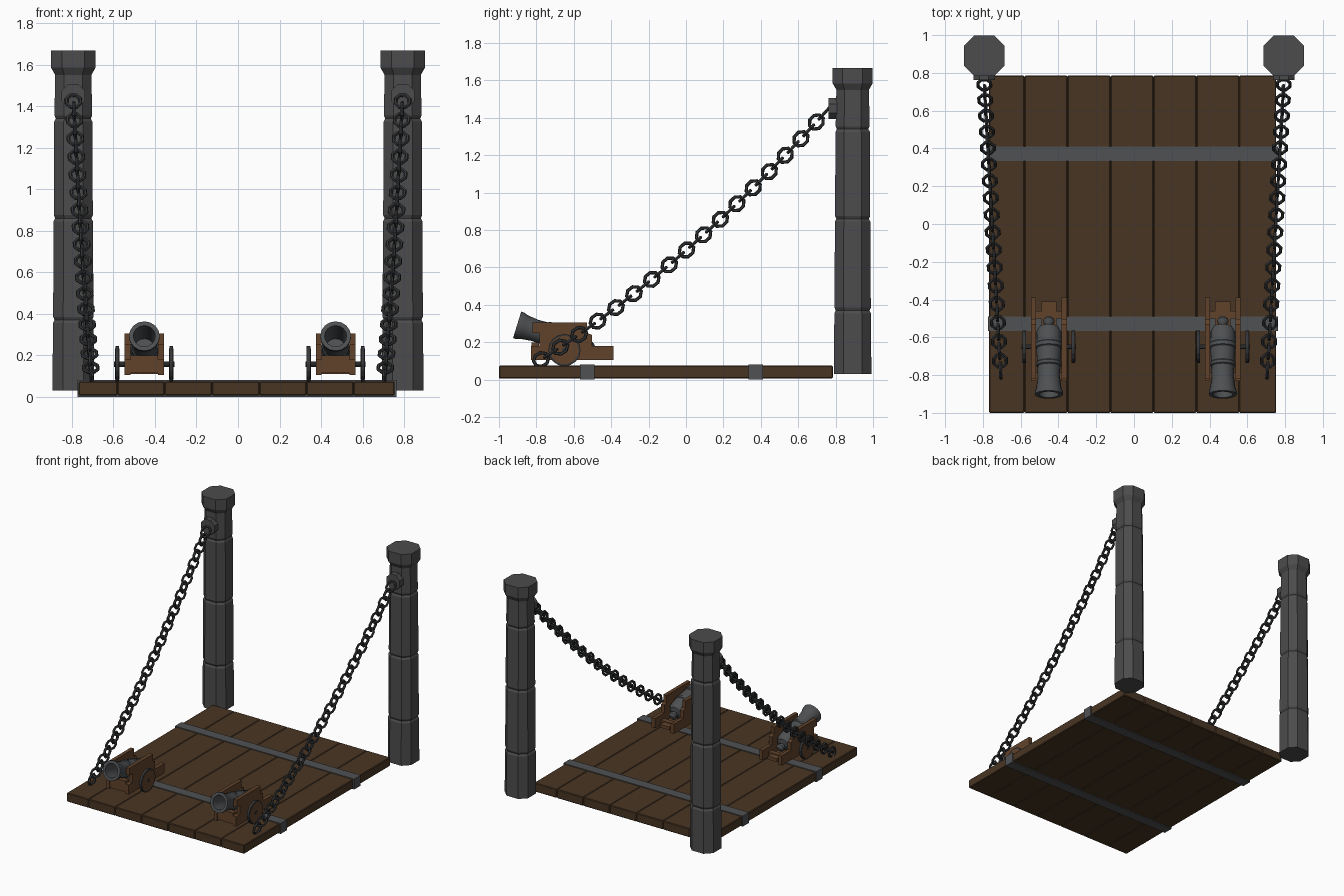
import bpy, bmesh, math
from mathutils import Vector, Matrix

if "Cube" in bpy.data.objects:
    bpy.data.objects.remove(bpy.data.objects["Cube"])


def material(name, rgb):
    m = bpy.data.materials.new(name)
    m.diffuse_color = (*rgb, 1)
    m.use_nodes = True
    m.node_tree.nodes["Principled BSDF"].inputs["Base Color"].default_value = m.diffuse_color
    return m


DECK = material("dark_deck_wood", (0.066, 0.036, 0.017))
WOOD = material("carriage_wood", (0.12, 0.055, 0.024))
STONE = material("grey_stone", (0.072, 0.072, 0.074))
IRON = material("dark_chain_iron", (0.036, 0.038, 0.041))
STEEL = material("strap_steel", (0.08, 0.083, 0.088))
GUN = material("gun_metal", (0.075, 0.08, 0.084))


def finish(bm, name, mat, smooth=False):
    bmesh.ops.recalc_face_normals(bm, faces=bm.faces)
    me = bpy.data.meshes.new(name)
    bm.to_mesh(me)
    bm.free()
    ob = bpy.data.objects.new(name, me)
    me.materials.append(mat)
    bpy.context.collection.objects.link(ob)
    if smooth:
        bpy.ops.object.select_all(action='DESELECT')
        ob.select_set(True)
        bpy.context.view_layer.objects.active = ob
        bpy.ops.object.shade_smooth_by_angle(angle=math.radians(35))
    return ob


def box(name, lo, hi, mat, bevel=0.0):
    lo, hi = Vector(lo), Vector(hi)
    bm = bmesh.new()
    bmesh.ops.create_cube(bm, size=1, matrix=Matrix.Translation((lo + hi) / 2)
                          @ Matrix.Diagonal((*(hi - lo), 1)))
    if bevel:
        bmesh.ops.bevel(bm, geom=bm.edges[:], offset=bevel, segments=1, affect='EDGES')
    return finish(bm, name, mat)


def loft(bm, rings, closed=False):
    """Bridge rings of points; cap the ends unless the loop is closed."""
    vs = [[bm.verts.new(p) for p in r] for r in rings]
    n = len(vs[0])
    pairs = list(zip(vs, vs[1:])) + ([(vs[-1], vs[0])] if closed else [])
    for a, b in pairs:
        for i in range(n):
            bm.faces.new((a[i], a[(i + 1) % n], b[(i + 1) % n], b[i]))
    if not closed:
        bm.faces.new(vs[0])
        bm.faces.new(vs[-1])


def cylinder(name, centre, r, length, axis, n, mat):
    bm = bmesh.new()
    rot = Matrix.Rotation(math.pi / 2, 4, 'Y' if axis == 'X' else 'X')
    spin = Matrix.Rotation(math.pi / n, 4, 'Z')
    bmesh.ops.create_cone(bm, cap_ends=True, segments=n, radius1=r, radius2=r, depth=length,
                          matrix=Matrix.Translation(centre) @ rot @ spin)
    return finish(bm, name, mat)


# deck planks
edges = [-0.767, -0.58, -0.353, -0.125, 0.103, 0.33, 0.557, 0.753]
for i, (a, b) in enumerate(zip(edges, edges[1:])):
    box(f"deck_plank_{i}", (a, -1, 0.007), (b, 0.785, 0.075), DECK, 0.005)

# iron straps wrapped round the deck
for i, y in enumerate((-0.528, 0.372)):
    box(f"deck_strap_{i}", (-0.773, y - 0.039, 0), (0.762, y + 0.039, 0.081), STEEL)


# stone pillars: chamfered square section, four blocks and a cap
def chamfered(cx, cy, h, z):
    c = h * 0.5
    return [(cx + x, cy + y, z) for x, y in ((h, -c), (h, c), (c, h), (-c, h),
                                             (-h, c), (-h, -c), (-c, -h), (c, -h))]


def pillar(name, cx):
    levels = []
    joints = [0.03, 0.37, 0.86, 1.34, 1.55]
    for k, (z0, z1) in enumerate(zip(joints, joints[1:])):
        h0, h1 = 0.1 - 0.003 * k, 0.098 - 0.003 * k
        if k:
            levels += [(h0 - 0.007, z0), (h0, z0 + 0.015)]
        else:
            levels += [(h0, z0)]
        levels += [(h1, z1 - 0.015)] if k < 3 else [(h1 - 0.002, z1)]
    levels += [(0.107, 1.585), (0.107, 1.667)]
    bm = bmesh.new()
    loft(bm, [chamfered(cx, 0.891, h, z) for h, z in levels])
    finish(bm, name, STONE)


# chain hanging from pillar to deck along a shallow sag
def chain_point(y, side):
    d = y + 0.013
    return Vector((side * (0.705 + (y + 0.8) / 1.55 * 0.088), y, 0.68 + 0.871 * d + 0.1575 * d * d))


def add_link(bm, centre, along, across):
    normal = along.cross(across)
    rings = []
    for k in range(8):
        a = math.pi / 8 + k * math.pi / 4
        out = along * math.cos(a) + across * math.sin(a)
        mid = centre + along * (0.042 * math.cos(a)) + across * (0.036 * math.sin(a))
        rings.append([mid + (out * math.cos(t) + normal * math.sin(t)) * 0.0095
                      for t in (j * math.pi / 3 for j in range(6))])
    loft(bm, rings, closed=True)


def chain(name, side):
    bm = bmesh.new()
    y, flat = 0.738, False
    while y > -0.81:
        p = chain_point(y, side)
        along = (chain_point(y + 0.01, side) - chain_point(y - 0.01, side)).normalized()
        sideways = (Vector((1, 0, 0)) - along * along.x).normalized()
        add_link(bm, p, along, along.cross(sideways) if flat else sideways)
        y -= 0.0612 * along.y
        flat = not flat
    finish(bm, name, IRON)


for label, s in (("left", -1), ("right", 1)):
    pillar(f"{label}_pillar", s * 0.793)
    chain(f"{label}_chain", s)
    cylinder(f"{label}_chain_mount", (s * 0.793, 0.785, 1.45), 0.062, 0.045, 'Y', 8, STONE)

# cannon parts
CHEEK = [(-0.82, 0.305), (-0.53, 0.305), (-0.53, 0.25), (-0.503, 0.24), (-0.503, 0.18),
         (-0.388, 0.18), (-0.388, 0.105), (-0.83, 0.105), (-0.83, 0.18), (-0.782, 0.18),
         (-0.782, 0.25), (-0.82, 0.25)]
BARREL = [(0.001, 0.2), (0.048, 0.2), (0.053, 0), (0.074, 0), (0.074, 0.018), (0.066, 0.04),
          (0.059, 0.1), (0.061, 0.155), (0.067, 0.16), (0.067, 0.175), (0.062, 0.18),
          (0.066, 0.255), (0.072, 0.26), (0.072, 0.28), (0.067, 0.285), (0.066, 0.345),
          (0.05, 0.375), (0.02, 0.385), (0.03, 0.4), (0.03, 0.415), (0.015, 0.43)]


def cannon(label, cx):
    # stepped carriage sides
    for j, s in enumerate((-1, 1)):
        bm = bmesh.new()
        loft(bm, [[(cx + s * w, y, z) for y, z in CHEEK] for w in (0.067, 0.095)])
        finish(bm, f"{label}_carriage_side_{j}", WOOD)
        # disc wheels with an iron tyre
        cylinder(f"{label}_wheel_{j}", (cx + s * 0.13, -0.65, 0.158), 0.076, 0.021, 'X', 16, WOOD)
        bm = bmesh.new()
        loft(bm, [[(cx + s * 0.13 + dx, -0.65 + r * math.cos(a), 0.158 + r * math.sin(a))
                   for dx, r in ((-0.009, 0.074), (0.009, 0.074), (0.009, 0.086), (-0.009, 0.086))]
                  for a in (k * math.pi / 8 for k in range(16))], closed=True)
        finish(bm, f"{label}_tyre_{j}", IRON)
    # bed, front board and axle
    box(f"{label}_carriage_bed", (cx - 0.04, -0.8, 0.11), (cx + 0.04, -0.41, 0.135), WOOD)
    box(f"{label}_front_board", (cx - 0.067, -0.825, 0.115), (cx + 0.067, -0.785, 0.2), WOOD)
    box(f"{label}_rear_board", (cx - 0.067, -0.5, 0.11), (cx + 0.067, -0.46, 0.14), WOOD)
    cylinder(f"{label}_axle", (cx, -0.65, 0.158), 0.014, 0.29, 'X', 8, IRON)
    # turned barrel, raised at the muzzle
    tilt = math.radians(17)
    back = Vector((0, math.cos(tilt), -math.sin(tilt)))
    up = Vector((0, math.sin(tilt), math.cos(tilt)))
    muzzle = Vector((cx, -0.903, 0.293))
    bm = bmesh.new()
    loft(bm, [[muzzle + back * t + up * (r * math.sin(a)) + Vector((r * math.cos(a), 0, 0))
               for a in (k * math.pi / 8 for k in range(16))] for r, t in BARREL])
    finish(bm, f"{label}_barrel", GUN, smooth=True)


cannon("left_cannon", -0.451)
cannon("right_cannon", 0.47)
